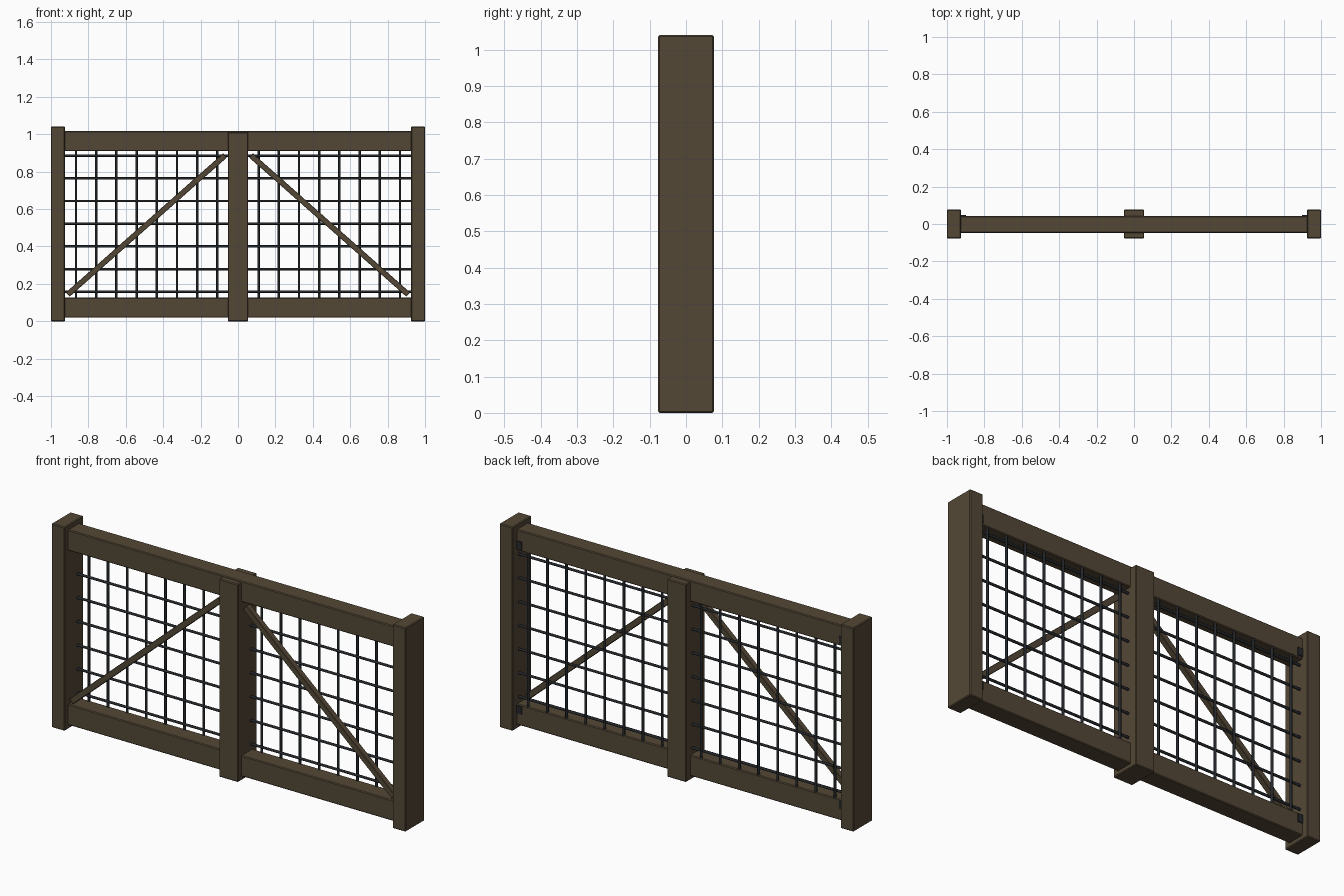
import bpy, math
from mathutils import Vector

if "Cube" in bpy.data.objects:
    bpy.data.objects.remove(bpy.data.objects["Cube"])


def material(name, color):
    m = bpy.data.materials.new(name)
    m.diffuse_color = (*color, 1)
    m.use_nodes = True
    m.node_tree.nodes["Principled BSDF"].inputs["Base Color"].default_value = m.diffuse_color
    return m


wood = material("dark_wood", (0.088, 0.064, 0.037))
steel = material("dark_steel", (0.018, 0.021, 0.025))


def box(name, lo, hi, mat, bevel=0.0):
    """Axis-aligned box between two corners, optionally with eased edges."""
    lo, hi = Vector(lo), Vector(hi)
    bpy.ops.mesh.primitive_cube_add(size=1, location=(lo + hi) / 2)
    ob = bpy.context.object
    ob.name = name
    ob.scale = hi - lo
    bpy.ops.object.transform_apply(location=False, rotation=False, scale=True)
    ob.data.materials.append(mat)
    if bevel:
        b = ob.modifiers.new("eased_edges", 'BEVEL')
        b.width, b.segments = bevel, 1
    return ob


def rod(name, a, b, radius):
    """Round steel bar between two points."""
    a, b = Vector(a), Vector(b)
    bpy.ops.mesh.primitive_cylinder_add(
        vertices=8, radius=radius, depth=(b - a).length, location=(a + b) / 2,
        rotation=(b - a).to_track_quat('Z', 'Y').to_euler())
    ob = bpy.context.object
    ob.name = name
    ob.data.materials.append(steel)
    bpy.ops.object.shade_smooth_by_angle(angle=math.radians(50))


# Posts
D = 0.077
box("left_post", (-1, -D, 0), (-0.925, D, 1.04), wood, 0.004)
box("right_post", (0.925, -D, 0), (1, D, 1.04), wood, 0.004)
box("middle_post", (-0.054, -D, 0), (0.054, D, 1.01), wood, 0.004)

# Rails
box("top_rail", (-0.93, -0.048, 0.91), (0.93, 0.042, 1.016), wood, 0.004)
box("bottom_rail", (-0.93, -0.048, 0.02), (0.93, 0.042, 0.126), wood, 0.004)

for s, side in ((-1, "left"), (1, "right")):
    # Diagonal brace
    a, b = Vector((s * 0.91, -0.032, 0.143)), Vector((s * 0.07, -0.032, 0.886))
    d = b - a
    L = d.length / 2
    brace = box(side + "_brace", (-L, -0.015, -0.015), (L, 0.015, 0.015), wood, 0.002)
    brace.location = (a + b) / 2
    brace.rotation_euler = (0, -math.atan2(d.z, d.x), 0)

    # Wire mesh panel
    for i in range(8):
        x = s * (0.110 + i * 0.108)
        rod(side + "_vertical_bar", (x, 0.035, 0.10), (x, 0.035, 0.93), 0.0065)
    for i in range(7):
        z = 0.158 + i * 0.1212
        rod(side + "_horizontal_bar", (s * 0.045, 0.026, z), (s * 0.935, 0.026, z), 0.0065)

    # Corner clips on the back of the rails
    x0, x1 = sorted((s * 0.897, s * 0.926))
    for z in (0.08, 0.92):
        box(side + "_clip", (x0, 0.02, z), (x1, 0.047, z + 0.04), steel)
